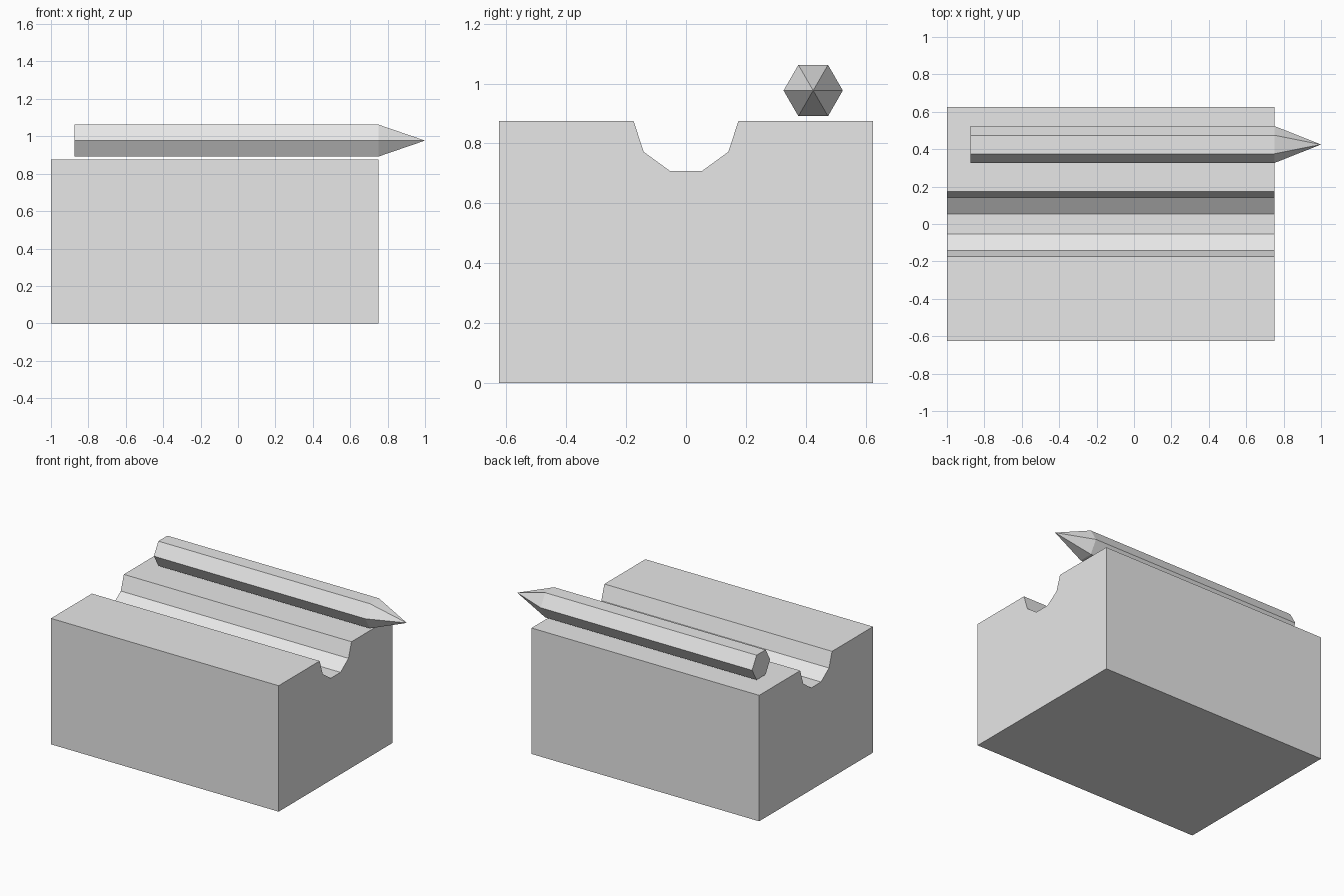
import bpy
import bmesh
from math import cos, sin, pi

if "Cube" in bpy.data.objects:
    bpy.data.objects.remove(bpy.data.objects["Cube"], do_unlink=True)

# One plain grey for everything
GREY = (0.8, 0.8, 0.8, 1.0)
grey = bpy.data.materials.new("plain grey")
grey.use_nodes = True
grey.diffuse_color = GREY
grey.node_tree.nodes["Principled BSDF"].inputs["Base Color"].default_value = GREY


def arc(y, z, radius, sides, first, last):
    """Corners first..last of a regular polygon, as (y, z) points."""
    angles = [2 * pi * i / sides for i in range(first, last + 1)]
    return [(y + radius * cos(a), z + radius * sin(a)) for a in angles]


def extrude_profile(name, profile, x_start, x_end, tip=None):
    """Sweep a (y, z) profile along x, optionally ending in a point."""
    bm = bmesh.new()
    start = [bm.verts.new((x_start, y, z)) for y, z in profile]
    end = [bm.verts.new((x_end, y, z)) for y, z in profile]
    bm.faces.new(start)
    point = bm.verts.new(tip) if tip else None
    if not tip:
        bm.faces.new(end)
    for i in range(len(profile)):
        j = (i + 1) % len(profile)
        bm.faces.new((start[i], start[j], end[j], end[i]))
        if tip:
            bm.faces.new((end[i], end[j], point))
    bmesh.ops.recalc_face_normals(bm, faces=bm.faces[:])
    mesh = bpy.data.meshes.new(name)
    bm.to_mesh(mesh)
    bm.free()
    mesh.materials.append(grey)
    obj = bpy.data.objects.new(name, mesh)
    bpy.context.collection.objects.link(obj)
    return obj


# Block with a half-decagon groove along its top
HEIGHT, HALF_DEPTH = 0.875, 0.625
groove = arc(0, HEIGHT, 0.175, 10, 5, 10)
block_profile = [(-HALF_DEPTH, 0), (-HALF_DEPTH, HEIGHT), *groove,
                 (HALF_DEPTH, HEIGHT), (HALF_DEPTH, 0)]
extrude_profile("grooved_block", block_profile, -1, 0.75)

# Hexagonal pointed rod just above the block
ROD_Y, ROD_Z = 0.425, 0.977
extrude_profile("pointed_rod", arc(ROD_Y, ROD_Z, 0.099, 6, 0, 5),
                -0.875, 0.75, tip=(1, ROD_Y, ROD_Z))
